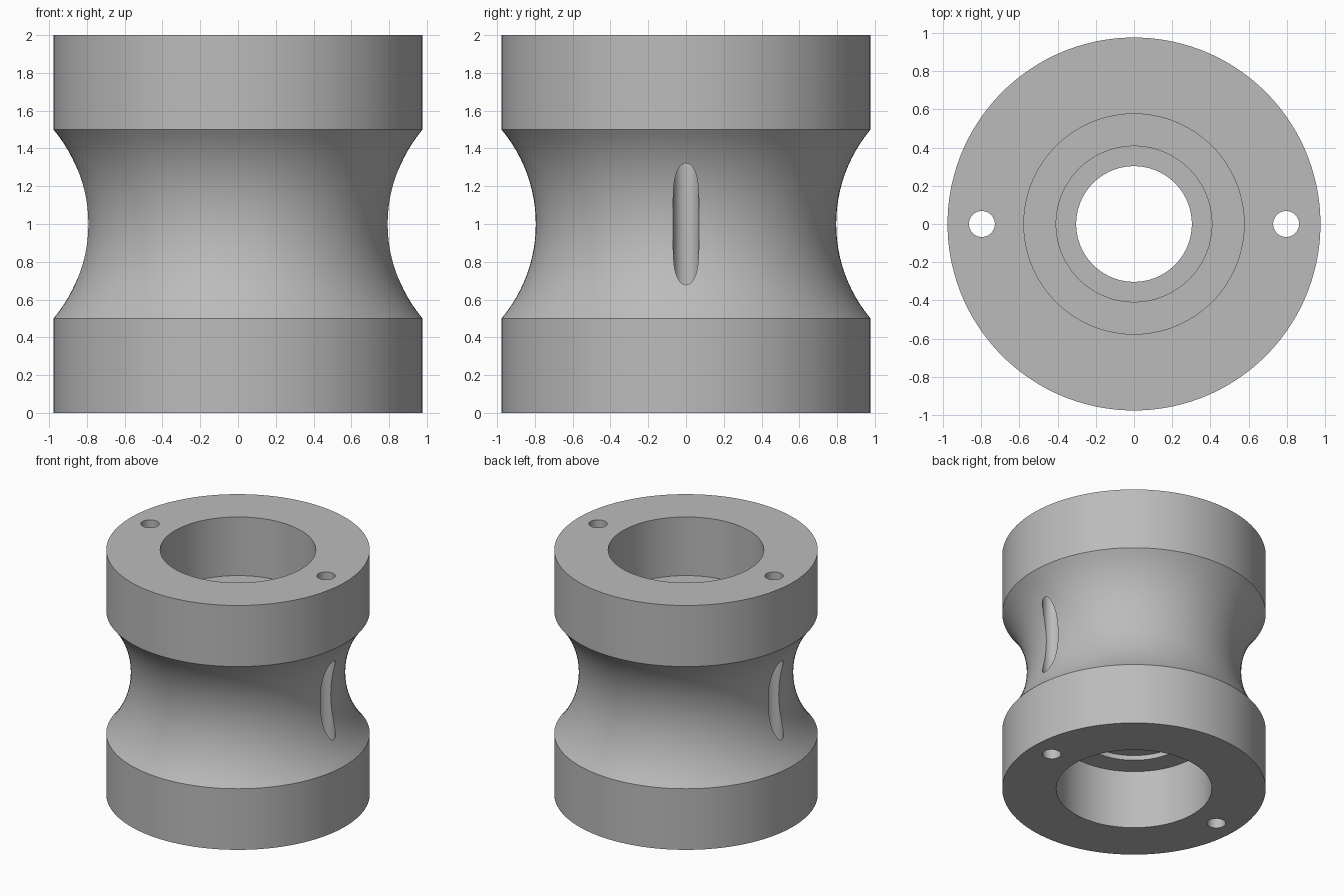
import bpy, bmesh, math
from mathutils import Matrix

cube = bpy.data.objects.get("Cube")
if cube:
    bpy.data.objects.remove(cube, do_unlink=True)

RIM, WAIST = 0.977, 0.795           # outer radius, narrowest radius
POCKET, RELIEF, BORE = 0.577, 0.408, 0.303
FLOOR, STEP = 0.48, 0.04            # pocket depth, relief depth
SEGMENTS, ARC_STEPS = 144, 24

grey = bpy.data.materials.new("plain grey")
grey.use_nodes = True
colour = (0.5, 0.5, 0.5, 1)
grey.diffuse_color = colour
grey.node_tree.nodes["Principled BSDF"].inputs["Base Color"].default_value = colour


def make_object(name, bm):
    mesh = bpy.data.meshes.new(name)
    bmesh.ops.recalc_face_normals(bm, faces=bm.faces)
    bm.to_mesh(mesh)
    bm.free()
    mesh.materials.append(grey)
    obj = bpy.data.objects.new(name, mesh)
    bpy.context.collection.objects.link(obj)
    return obj


def lathe(name, profile):
    """Revolve a closed (radius, height) outline about z."""
    bm = bmesh.new()
    verts = [bm.verts.new((r, 0, z)) for r, z in profile]
    edges = [bm.edges.new((v, verts[i - 1])) for i, v in enumerate(verts)]
    bmesh.ops.spin(bm, geom=verts + edges, cent=(0, 0, 0), axis=(0, 0, 1),
                   angle=math.tau, steps=SEGMENTS, use_merge=True)
    bmesh.ops.remove_doubles(bm, verts=bm.verts, dist=1e-5)
    return make_object(name, bm)


# Spool body: rims, concave waist, stepped pockets at both ends
sag = RIM - WAIST
arc_radius = (0.25 + sag * sag) / (2 * sag)
sweep = math.asin(0.5 / arc_radius)
outer = [(RIM, 0)]
for i in range(ARC_STEPS + 1):
    a = sweep * (2 * i / ARC_STEPS - 1)
    outer.append((WAIST + arc_radius * (1 - math.cos(a)), 1 + arc_radius * math.sin(a)))
outer.append((RIM, 2))
lower = [(BORE, FLOOR + STEP), (RELIEF, FLOOR + STEP), (RELIEF, FLOOR),
         (POCKET, FLOOR), (POCKET, 0)]
upper = [(r, 2 - z) for r, z in reversed(lower)]
body = lathe("spool_body", outer + upper + lower)

# Pin holes running the full height on both sides
bm = bmesh.new()
for side in (-1, 1):
    bmesh.ops.create_cone(bm, cap_ends=True, segments=48, radius1=0.068, radius2=0.068,
                          depth=3, matrix=Matrix.Translation((0.797 * side, 0, 1)))
drill = make_object("pin_hole_cutter", bm)
drill.hide_render = True

bpy.context.view_layer.objects.active = body
body.select_set(True)
cut = body.modifiers.new("pin_holes", 'BOOLEAN')
cut.operation = 'DIFFERENCE'
cut.solver = 'EXACT'
cut.object = drill
bpy.ops.object.modifier_apply(modifier=cut.name)
bpy.data.objects.remove(drill, do_unlink=True)

bpy.ops.object.shade_smooth_by_angle(angle=math.radians(18))
